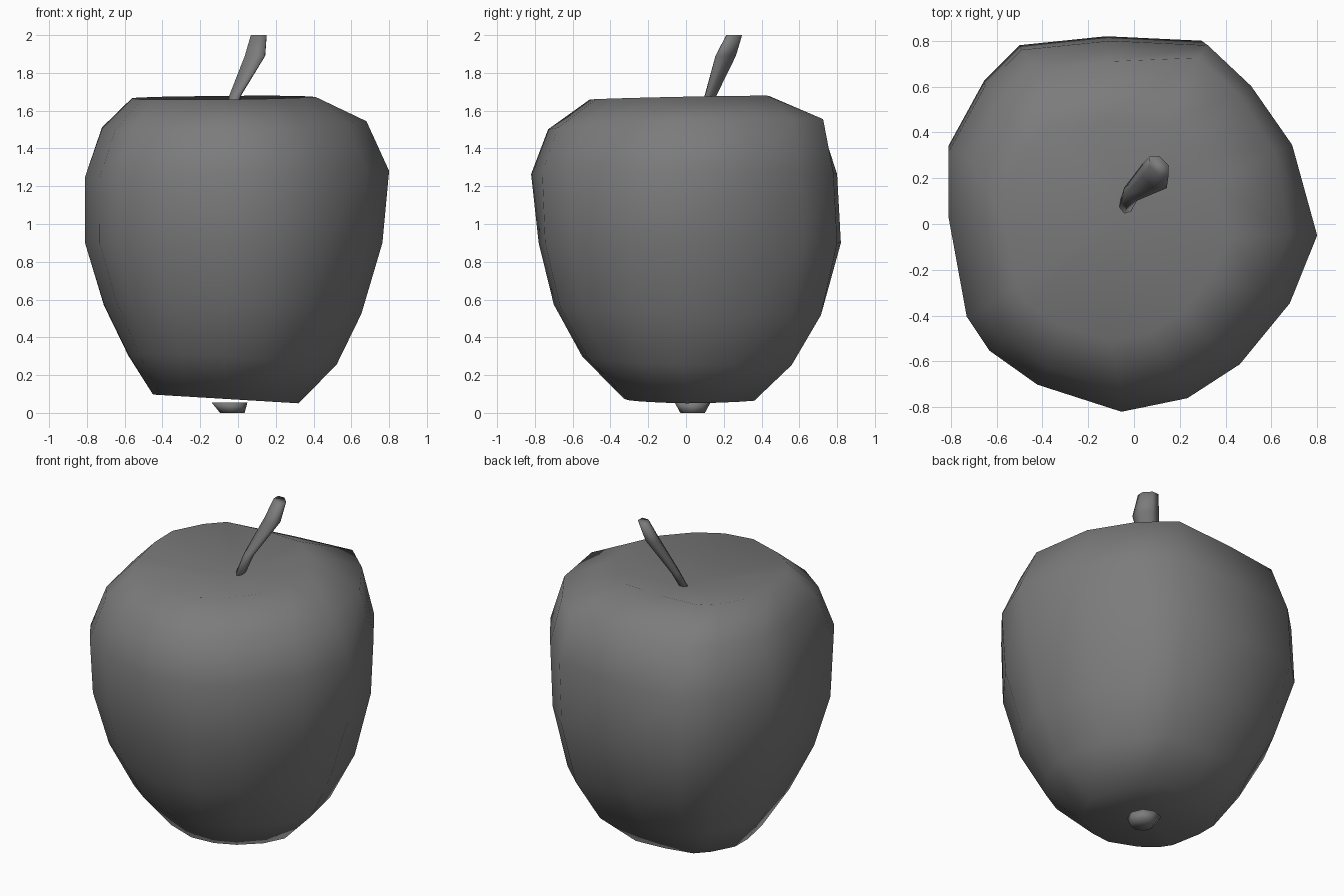
import bpy, bmesh, math
from mathutils import Vector

cube = bpy.data.objects.get("Cube")
if cube:
    bpy.data.objects.remove(cube, do_unlink=True)

grey = bpy.data.materials.new("plain grey")
grey.use_nodes = True
colour = (0.2, 0.2, 0.2, 1)
grey.diffuse_color = colour
grey.node_tree.nodes["Principled BSDF"].inputs["Base Color"].default_value = colour


def loft(name, rings, start=None, end=None):
    """Skin a stack of rings, closing each end with a fan or a flat cap."""
    bm = bmesh.new()
    loops = [[bm.verts.new(p) for p in ring] for ring in rings]
    n = len(loops[0])
    for low, high in zip(loops, loops[1:]):
        for i in range(n):
            j = (i + 1) % n
            bm.faces.new((low[i], low[j], high[j], high[i]))
    for loop, tip in ((loops[0], start), (loops[-1], end)):
        if tip is None:
            bm.faces.new(loop)
        else:
            centre = bm.verts.new(tip)
            for i in range(n):
                bm.faces.new((loop[i], loop[(i + 1) % n], centre))
    bmesh.ops.recalc_face_normals(bm, faces=bm.faces)
    for face in bm.faces:
        face.smooth = True
    mesh = bpy.data.meshes.new(name)
    bm.to_mesh(mesh)
    bm.free()
    mesh.materials.append(grey)
    obj = bpy.data.objects.new(name, mesh)
    bpy.context.collection.objects.link(obj)


def ellipse(x, y, z, wide, narrow, sides):
    """Level ellipse whose wide axis runs from back left to front right."""
    across, along = Vector((1, -1, 0)).normalized(), Vector((1, 1, 0)).normalized()
    return [Vector((x, y, z)) + across * wide * math.cos(a) + along * narrow * math.sin(a)
            for a in (math.tau * i / sides for i in range(sides))]


# Uneven outline of the fruit seen from above
outline = [(.81, -.04), (.7, .36), (.52, .62), (.33, .8), (-.1, .82), (-.49, .78),
           (-.65, .62), (-.81, .33), (-.81, .04), (-.73, -.4), (-.63, -.55),
           (-.42, -.7), (-.05, -.82), (.24, -.76), (.47, -.61), (.69, -.34)]

# Height, slope along x and y, left/right and front/back extents,
# then bulge of the back and front corners on the +x side
levels = [(.07, -.06, 0, -.45, .32, -.33, .37, 0, 0),
          (.28, -.05, -.03, -.58, .52, -.55, .56, .03, .03),
          (.55, -.04, -.03, -.71, .65, -.7, .71, .04, .05),
          (.9, 0, 0, -.81, .76, -.78, .82, 0, .06),
          (1.265, .02, 0, -.81, .8, -.82, .8, 0, 0),
          (1.525, .03, .03, -.72, .68, -.73, .71, .06, 0),
          (1.67, .01, .02, -.56, .41, -.51, .44, 0, 0)]


def body_ring(z, sx, sy, x0, x1, y0, y1, back, front):
    ring = []
    for u, v in outline:
        u, v = u / .81, v / .82
        bulge = 1 + 2 * max(0, u) * (back * max(0, v) + front * max(0, -v))
        x = (x0 + x1) / 2 + u * bulge * (x1 - x0) / 2
        y = (y0 + y1) / 2 + v * bulge * (y1 - y0) / 2
        ring.append(Vector((x, y, z + sx * x + sy * y)))
    return ring


# Fruit body with a shallow dimple above and below
loft("fruit_body", [body_ring(*level) for level in levels],
     start=(-.04, .03, .1), end=(-.04, .05, 1.57))

# Leaning stem that thickens toward its cut end
stem_path = [(-.045, .06, 1.54, .03, .025), (-.015, .13, 1.68, .04, .028),
             (.09, .21, 1.89, .075, .045), (.11, .255, 2, .058, .035)]
loft("stem", [ellipse(*p, 6) for p in stem_path])

# Blossom end under the fruit
loft("blossom_end", [ellipse(-.03, .035, 0, .065, .065, 8),
                     ellipse(-.045, .035, .055, .095, .095, 8)])
